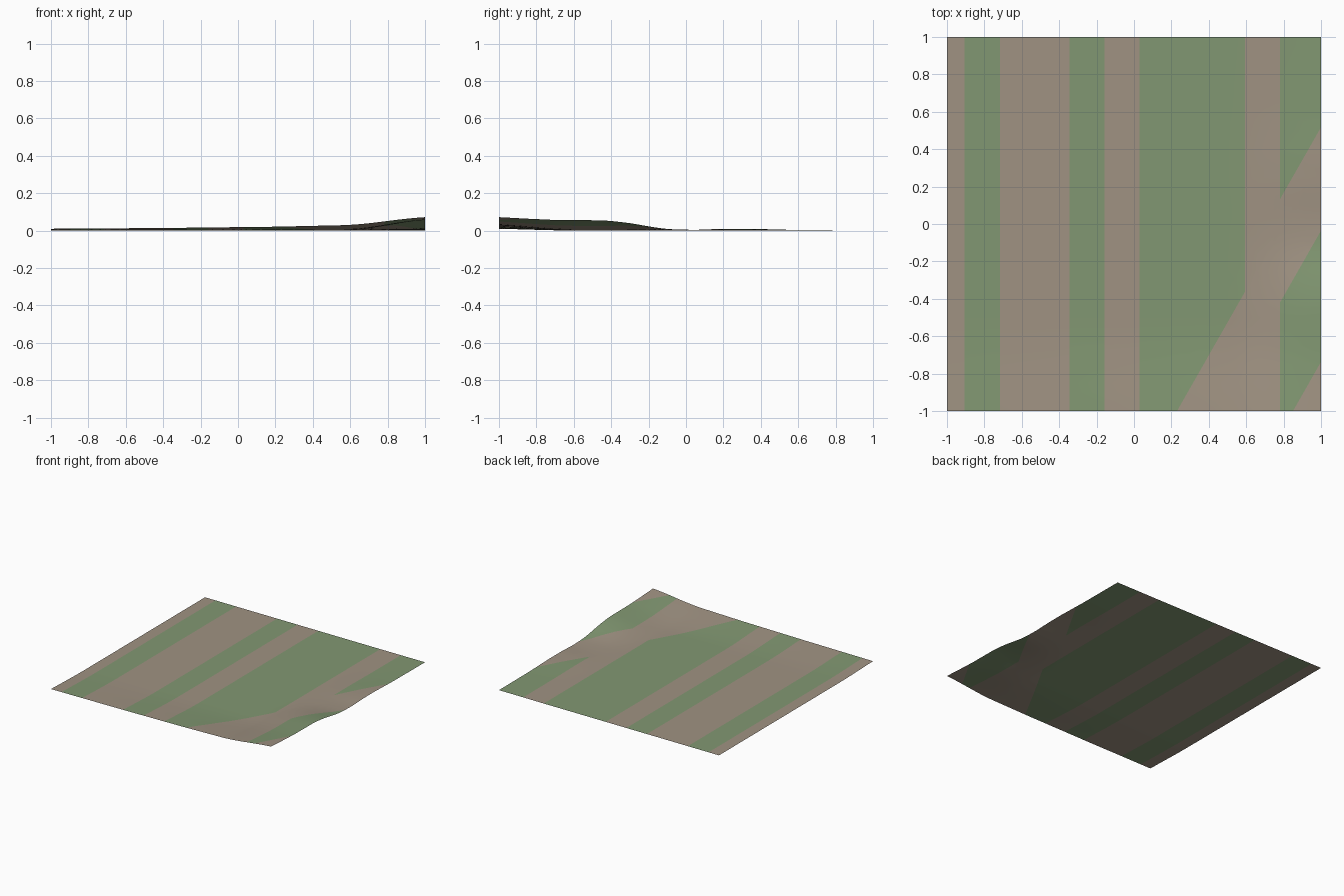
import bpy, bmesh
from mathutils import Vector

cube = bpy.data.objects.get("Cube")
if cube:
    bpy.data.objects.remove(cube, do_unlink=True)


def make_material(name, rgb):
    mat = bpy.data.materials.new(name)
    mat.use_nodes = True
    mat.diffuse_color = (*rgb, 1)
    bsdf = mat.node_tree.nodes["Principled BSDF"]
    bsdf.inputs["Base Color"].default_value = (*rgb, 1)
    bsdf.inputs["Roughness"].default_value = 0.9
    return mat


def profile(points, t):
    """Height at t along a list of (position, height) points."""
    for (a, ha), (b, hb) in zip(points, points[1:]):
        if t <= b:
            return ha + (hb - ha) * max(0, (t - a) / (b - a))
    return points[-1][1]


def ease(a, b, t):
    t = min(1, max(0, (t - a) / (b - a)))
    return t * t * (3 - 2 * t)


# Heights along the front edge (by x) and the hilly right-hand edge (by y)
FRONT = [(-1, .01), (-.4, .014), (.2, .021), (.6, .03), (1, .036)]
HILLS = [(-1, .072), (-.85, .064), (-.7, .057), (-.55, .056), (-.45, .055),
         (-.38, .050), (-.3, .040), (-.2, .023), (-.12, .010), (-.05, .006),
         (.05, .004), (.2, .010), (.35, .010), (.45, .007), (.6, .003), (1, .001)]


def height(x, y):
    lift = 1 - ease(-1.15, -.55, y)
    lift /= 1 - ease(-1.15, -.55, -1)
    base = profile(FRONT, x) * lift
    rim = profile(FRONT, 1) * lift
    return max(0, base + (profile(HILLS, y) - rim) * ease(.55, 1.05, x) / ease(.55, 1.05, 1))


# Field boundaries: straight strips in x, and diagonals where x - SLANT * y is constant
STRIPS = [-.905, -.717, -.345, -.158, .03, .593, .78]
DIAGONALS = [.705, .80, 1.02, 1.42]
SLANT = .57


def is_grass(x, y):
    strip = sum(x > edge for edge in STRIPS)
    d = x - SLANT * y
    if strip == 5:
        return d < .80
    if strip == 7:
        return d < .705 or 1.02 < d < 1.42
    return strip in (1, 3)


# Flat grid, cut along every field boundary
bm = bmesh.new()
bmesh.ops.create_grid(bm, x_segments=40, y_segments=40, size=1)
cuts = [((x, 0, 0), (1, 0, 0)) for x in STRIPS]
cuts += [((d, 0, 0), (1, -SLANT, 0)) for d in DIAGONALS]
for point, normal in cuts:
    bmesh.ops.bisect_plane(bm, geom=bm.verts[:] + bm.edges[:] + bm.faces[:], dist=.0005,
                           plane_co=Vector(point), plane_no=Vector(normal).normalized())

# Colour the fields, big strip first, and raise the hills
for face in bm.faces:
    c = face.calc_center_median()
    face.material_index = int(is_grass(c.x, c.y))
    face.smooth = True
for v in bm.verts:
    v.co.z = height(v.co.x, v.co.y)
lowest = min(v.co.z for v in bm.verts)
for v in bm.verts:
    v.co.z -= lowest

mesh = bpy.data.meshes.new("terrain_sheet")
bm.to_mesh(mesh)
bm.free()
mesh.materials.append(make_material("bare earth", (.350, .290, .225)))
mesh.materials.append(make_material("grass green", (.222, .312, .168)))
terrain = bpy.data.objects.new("terrain_sheet", mesh)
bpy.context.collection.objects.link(terrain)
